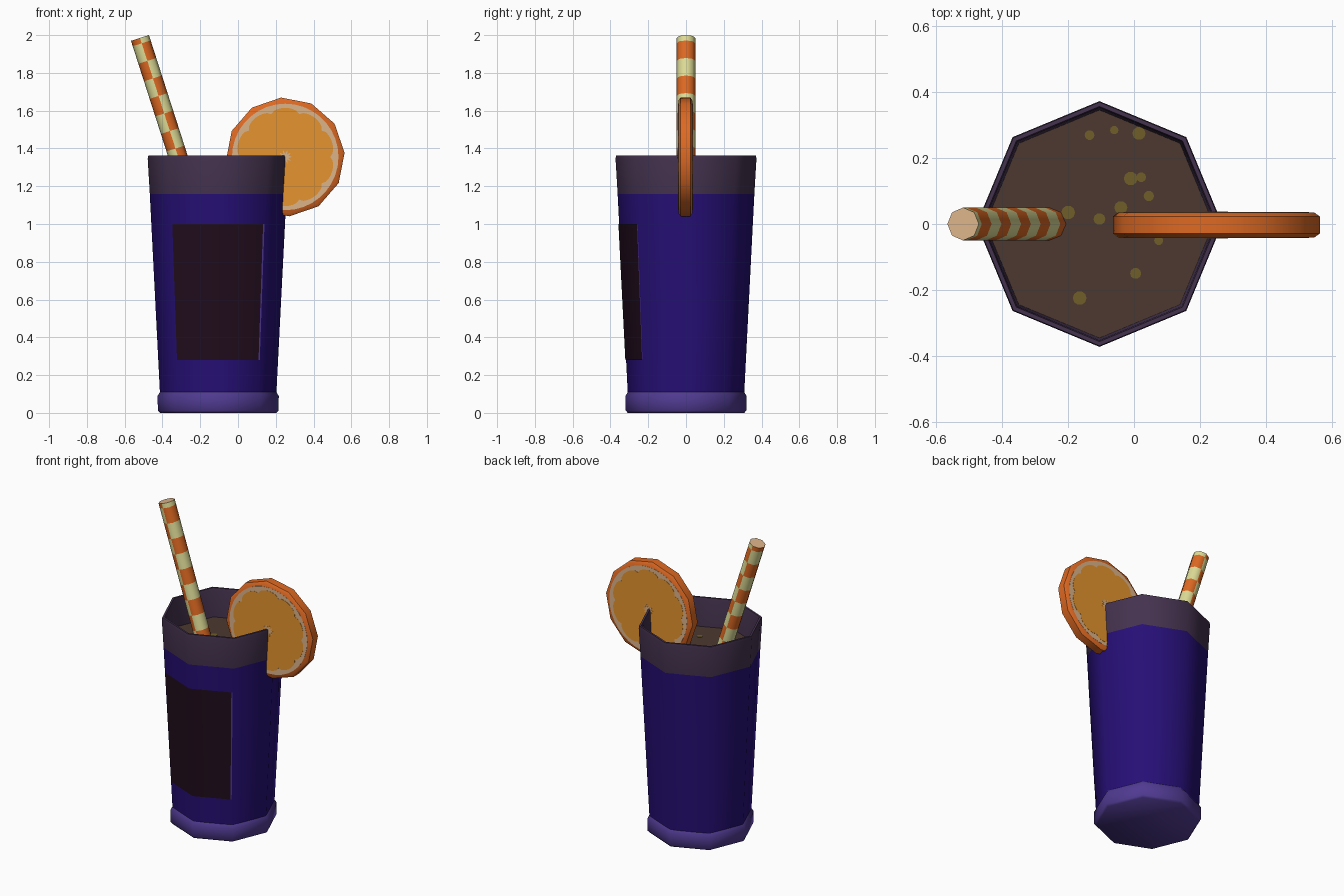
import bpy, math
from mathutils import Vector, Matrix

if "Cube" in bpy.data.objects:
    bpy.data.objects.remove(bpy.data.objects["Cube"])


def lin(c):
    c /= 255
    return c / 12.92 if c <= 0.04045 else ((c + 0.055) / 1.055) ** 2.4


def material(name, r, g, b):
    m = bpy.data.materials.new(name)
    m.diffuse_color = (lin(r), lin(g), lin(b), 1)
    m.use_nodes = True
    m.node_tree.nodes["Principled BSDF"].inputs["Base Color"].default_value = m.diffuse_color
    return m


BODY = material("deep_indigo", 38, 15, 118)
BASE = material("soft_purple", 80, 58, 145)
BAND = material("grey_purple", 68, 50, 78)
LABEL = material("dark_maroon", 32, 12, 28)
DRINK = material("brown_drink", 76, 56, 48)
BUBBLE = material("olive_bubble", 112, 94, 40)
RIND = material("orange_rind", 222, 105, 34)
PULP = material("orange_pulp", 230, 148, 46)
PITH = material("pale_pith", 220, 180, 138)
CREAM = material("cream_stripe", 222, 220, 150)


def make(name, verts, faces, mats, index=None, smooth=None):
    me = bpy.data.meshes.new(name)
    me.from_pydata([tuple(v) for v in verts], [], faces)
    for m in mats:
        me.materials.append(m)
    if index:
        me.polygons.foreach_set("material_index", index)
    me.update()
    ob = bpy.data.objects.new(name, me)
    bpy.context.collection.objects.link(ob)
    if smooth:
        bpy.ops.object.select_all(action='DESELECT')
        bpy.context.view_layer.objects.active = ob
        ob.select_set(True)
        bpy.ops.object.shade_smooth_by_angle(angle=math.radians(smooth))
    return ob


def lathe(name, profile, sides, mats, pick, matrix, cap0=None, cap1=None, smooth=None, turn=0.0):
    """Revolve (radius, z) points about z; pick(segment, side) gives the colour."""
    verts, faces, index = [], [], []
    for r, z in profile:
        for k in range(sides):
            a = turn + 2 * math.pi * k / sides
            verts.append(matrix @ Vector((r * math.cos(a), r * math.sin(a), z)))
    for i in range(len(profile) - 1):
        for k in range(sides):
            n = (k + 1) % sides
            faces.append((i * sides + k, i * sides + n, (i + 1) * sides + n, (i + 1) * sides + k))
            index.append(pick(i, k))
    if cap0 is not None:
        faces.append(tuple(reversed(range(sides))))
        index.append(cap0)
    if cap1 is not None:
        faces.append(tuple(range((len(profile) - 1) * sides, len(profile) * sides)))
        index.append(cap1)
    return make(name, verts, faces, mats, index, smooth)


def plate(name, radius, n, depth, matrix, mat):
    """Thin flat plate whose outline is radius(angle)."""
    pts = [(radius(2 * math.pi * k / n), 2 * math.pi * k / n) for k in range(n)]
    verts = [matrix @ Vector((r * math.cos(a), r * math.sin(a), z))
             for z in (0, depth) for r, a in pts]
    faces = [tuple(reversed(range(n))), tuple(range(n, 2 * n))]
    faces += [(k, (k + 1) % n, n + (k + 1) % n, n + k) for k in range(n)]
    return make(name, verts, faces, [mat])


CUP = Matrix.Translation((-0.105, 0, 0))
LEVEL = 1.175

# Octagonal cup: base foot, tapered body, upper band and inner wall
lathe("cup_foot", [(0.308, 0), (0.319, 0.012), (0.321, 0.09), (0.308, 0.11)],
      8, [BASE], lambda i, k: 0, CUP, cap0=0, cap1=0, smooth=50)
lathe("cup_body", [(0.308, 0.1), (0.362, 1.16), (0.373, 1.345), (0.370, 1.362), (0.357, 1.362),
                   (0.353, 1.345), (0.345, LEVEL - 0.03)],
      8, [BODY, BAND], lambda i, k: 0 if i == 0 else 1, CUP, smooth=50)

# Drink surface and bubbles
plate("drink", lambda a: 0.347, 8, 0.02, CUP @ Matrix.Translation((0, 0, LEVEL - 0.02)), DRINK)
bubbles = [(-.135, .27, .015), (-.06, .285, .013), (.015, .275, .02), (-.01, .138, .021),
           (.022, .142, .015), (.045, .085, .016), (-.2, .035, .021), (-.105, .015, .018),
           (-.04, .05, .02), (.005, -.15, .017), (-.165, -.225, .021), (.075, -.05, .014)]
for x, y, r in bubbles:
    plate("bubble", lambda a: r, 10, 0.003, Matrix.Translation((x, y, LEVEL)), BUBBLE)


# Label wrapped over the two front faces, with a thin light strip at its right edge
def on_front(t, z, lift=0.004):
    r = 0.308 + 0.054 * (z - 0.1) / 1.06 + lift
    c = r * math.sqrt(0.5)
    return CUP @ Vector((t * c, -(r + (c - r) * abs(t)), z))


def label(name, ts, mat, lift):
    n = len(ts)
    verts = [on_front(t, z, lift) for z in (0.28, 1.0) for t in ts]
    make(name, verts, [(k, k + 1, n + k + 1, n + k) for k in range(n - 1)], [mat], smooth=50)


label("label", [-0.96, 0, 0.94], LABEL, 0.004)
label("label_edge", [0.94, 0.97], BASE, 0.004)

# Straw: half bands alternate between the two sides
top = Vector((-0.519, 0, 1.985))
lean = Matrix.Rotation(-math.radians(17.8), 4, 'Y')
steps = [0, 0.03] + [0.03 + 0.0975 * i for i in range(1, 10)]
lathe("straw", [(0.05, -s) for s in reversed(steps)], 8, [RIND, CREAM, PITH],
      lambda i, k: (len(steps) - 1 - i + (2 <= k <= 5)) % 2,
      Matrix.Translation(top) @ lean, cap0=2, cap1=2, smooth=50)

# Orange slice: bevelled twelve-sided rind, pith ring, scalloped pulp, pith core
slice_at = Matrix.Translation((0.25, -0.003, 1.355)) @ Matrix.Rotation(math.pi / 2, 4, 'X')
lathe("slice_rind", [(0.298, -0.038), (0.315, -0.026), (0.315, 0.026), (0.298, 0.038)],
      12, [RIND], lambda i, k: 0, slice_at, cap0=0, cap1=0, smooth=50, turn=math.radians(4))
for side, flip in (("front", 0), ("back", math.pi)):
    face = slice_at @ Matrix.Rotation(flip, 4, 'X') @ Matrix.Translation((0, 0, 0.038))
    plate("slice_pith_" + side, lambda a: 0.282, 36, 0.001, face, PITH)
    plate("slice_pulp_" + side, lambda a: 0.238 + 0.022 * abs(math.sin(5 * a)) ** 0.5,
          80, 0.002, face, PULP)
    plate("slice_core_" + side, lambda a: 0.026 + 0.010 * math.cos(10 * a), 40, 0.003, face, PITH)
